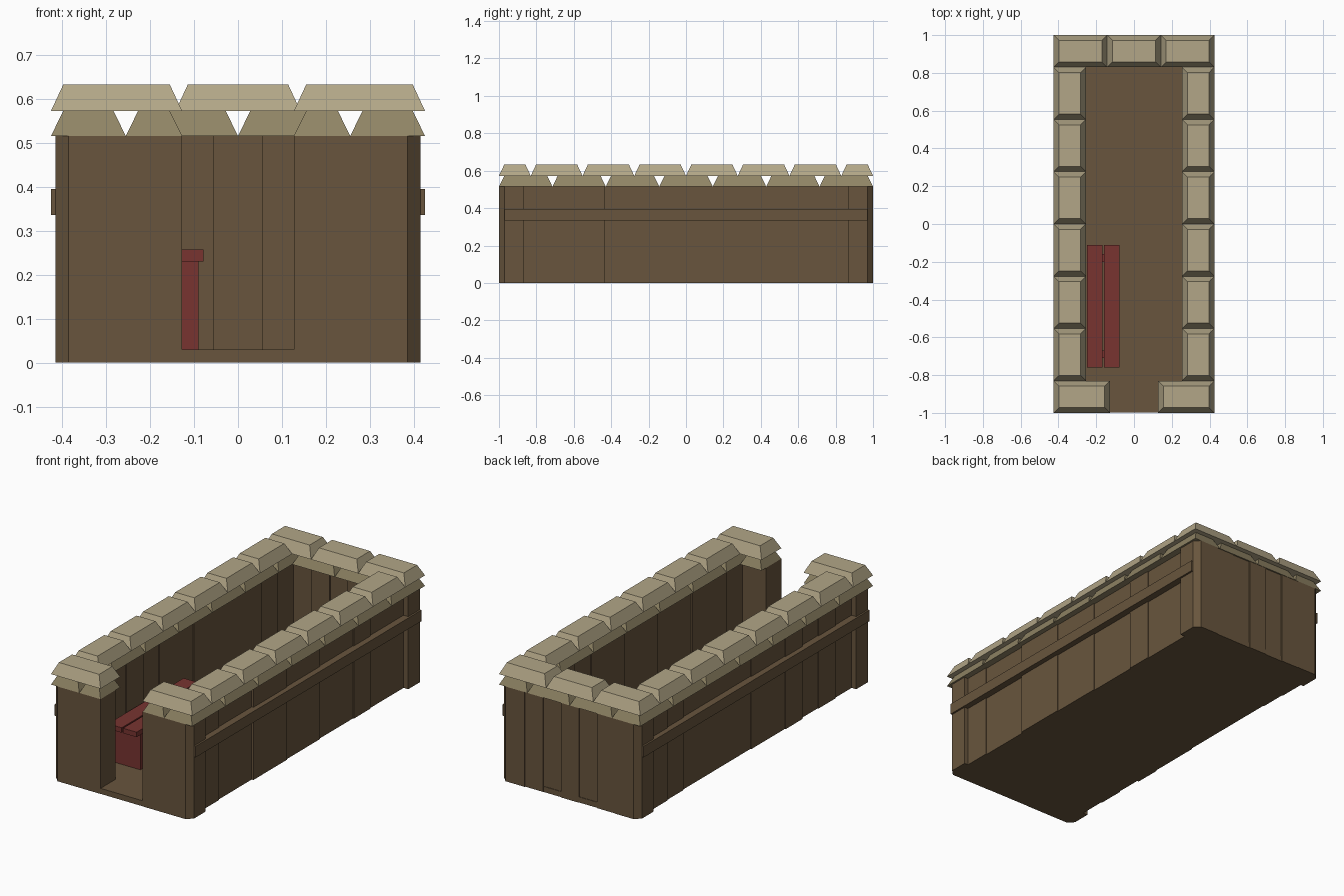
import bpy
import bmesh
import random

random.seed(4)
if "Cube" in bpy.data.objects:
    bpy.data.objects.remove(bpy.data.objects["Cube"], do_unlink=True)


def material(name, srgb):
    linear = [(c / 255 / 12.92) if c < 11 else ((c / 255 + 0.055) / 1.055) ** 2.4 for c in srgb]
    mat = bpy.data.materials.new(name)
    mat.use_nodes = True
    mat.diffuse_color = (*linear, 1)
    mat.node_tree.nodes["Principled BSDF"].inputs["Base Color"].default_value = (*linear, 1)
    return mat


wood = material("brown wood", (104, 85, 61))
light_tan = material("light sandbag tan", (178, 166, 135))
dark_tan = material("dark sandbag tan", (144, 132, 101))
red = material("red bench paint", (120, 52, 48))


def prism(name, mat, outline, z0, z1, top=None):
    """Solid between a bottom outline and an optional different top outline."""
    bm = bmesh.new()
    low = [bm.verts.new((x, y, z0)) for x, y in outline]
    high = [bm.verts.new((x, y, z1)) for x, y in (top or outline)]
    bm.faces.new(low[::-1])
    bm.faces.new(high)
    for i in range(len(low)):
        j = (i + 1) % len(low)
        bm.faces.new((low[i], low[j], high[j], high[i]))
    bmesh.ops.recalc_face_normals(bm, faces=bm.faces)
    mesh = bpy.data.meshes.new(name)
    bm.to_mesh(mesh)
    bm.free()
    mesh.materials.append(mat)
    obj = bpy.data.objects.new(name, mesh)
    bpy.context.scene.collection.objects.link(obj)
    return obj


def rect(x0, x1, y0, y1):
    return [(x0, y0), (x1, y0), (x1, y1), (x0, y1)]


def box(name, mat, x0, x1, y0, y1, z0, z1):
    return prism(name, mat, rect(x0, x1, y0, y1), z0, z1)


def sandbag(name, mat, xs, ys, z0, z1):
    x0, x1 = sorted(xs)
    y0, y1 = sorted(ys)
    d = 0.028
    return prism(name, mat, rect(x0, x1, y0, y1), z0, z1,
                 rect(x0 + d, x1 - d, y0 + d, y1 - d))


HALF_X, HALF_Y, CHAMFER = 0.415, 1.0, 0.03
WALL_TOP, FLOOR_TOP = 0.515, 0.03
IN_X, IN_Y, DOOR = 0.27, 0.87, 0.127
LOW, MID, TOP = WALL_TOP, 0.572, 0.632

# Floor
box("floor", wood, -0.385, 0.385, -HALF_Y + 0.001, HALF_Y - 0.005, 0, FLOOR_TOP)

# Chamfered corner posts; the front pair widen into the doorway piers
for sx, side in ((-1, "right"), (1, "left")):
    for sy, end, inner in ((-1, "front", DOOR), (1, "back", IN_X)):
        outline = [(inner, IN_Y), (HALF_X, IN_Y), (HALF_X, HALF_Y - CHAMFER),
                   (HALF_X - CHAMFER, HALF_Y), (inner, HALF_Y)]
        prism(f"{end}_{side}_post", wood, [(sx * x, sy * y) for x, y in outline], 0, WALL_TOP)

# Side wall planks with slightly uneven faces, and the outer rails
count = 12
width = 2 * IN_Y / count
for sx, side in ((-1, "right"), (1, "left")):
    for i in range(count):
        shift = random.choice((-0.005, 0, 0.005))
        y0 = -IN_Y + i * width
        xs = sorted((sx * (IN_X + shift), sx * (0.392 + shift)))
        box(f"{side}_wall_plank_{i + 1}", wood, *xs, y0, y0 + width, 0, WALL_TOP)
    xs = sorted((sx * 0.38, sx * 0.425))
    box(f"{side}_rail", wood, *xs, -0.97, 0.97, 0.335, 0.395)

# Back wall planks
count = 5
width = 2 * IN_X / count
for i in range(count):
    shift = (0.0, -0.006, 0.0, -0.006, -0.002)[i]
    x0 = -IN_X + i * width
    box(f"back_wall_plank_{i + 1}", wood, x0, x0 + width, IN_Y + shift, HALF_Y - 0.002 + shift, 0, WALL_TOP)

# Sandbags along the side walls, joints staggered between the two rows
BAG_IN, BAG_OUT, BAG_END = 0.255, 0.425, 0.83
for sx, side in ((-1, "right"), (1, "left")):
    xs = (sx * BAG_IN, sx * BAG_OUT)
    for label, mat, n, reach, z0, z1 in (("lower", dark_tan, 7, HALF_Y, LOW, MID),
                                         ("upper", light_tan, 6, BAG_END, MID, TOP)):
        step = 2 * reach / n
        for i in range(n):
            y0 = -reach + i * step
            sandbag(f"{side}_{label}_sandbag_{i + 1}", mat, xs, (y0, y0 + step), z0, z1)
    # Bags on the doorway piers and across the back corners
    front, back = (-HALF_Y, -BAG_END), (BAG_END, HALF_Y)
    sandbag(f"front_{side}_lower_sandbag", dark_tan, (sx * DOOR, sx * BAG_IN), front, LOW, MID)
    sandbag(f"front_{side}_upper_sandbag", light_tan, (sx * DOOR, sx * BAG_OUT), front, MID, TOP)
    sandbag(f"back_{side}_lower_sandbag", dark_tan, (0, sx * BAG_IN), back, LOW, MID)
    sandbag(f"back_{side}_upper_sandbag", light_tan, (sx * 0.142, sx * BAG_OUT), back, MID, TOP)
sandbag("back_middle_upper_sandbag", light_tan, (-0.142, 0.142), (BAG_END, HALF_Y), MID, TOP)

# Bench: two seat planks on a panel leg at each end
for i, (x0, x1) in enumerate(((-0.25, -0.168), (-0.16, -0.078))):
    box(f"bench_seat_plank_{i + 1}", red, x0, x1, -0.76, -0.11, 0.23, 0.257)
for label, y in (("front", -0.71), ("back", -0.2)):
    box(f"bench_{label}_leg", red, -0.24, -0.09, y, y + 0.04, FLOOR_TOP, 0.23)
